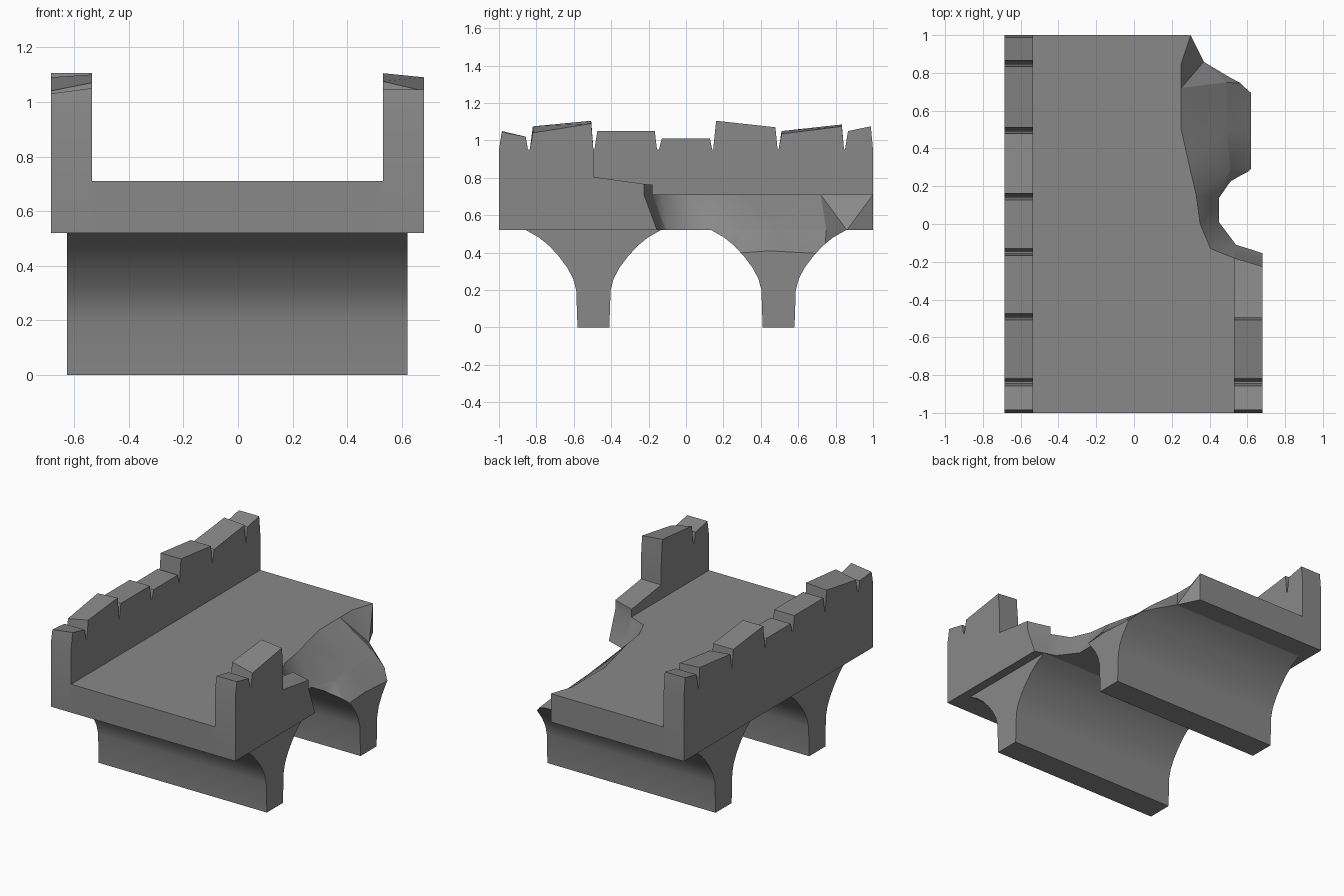
import bpy, bmesh

if "Cube" in bpy.data.objects:
    bpy.data.objects.remove(bpy.data.objects["Cube"])

stone = bpy.data.materials.new("grey stone")
stone.diffuse_color = (0.25, 0.25, 0.25, 1)
stone.use_nodes = True
stone.node_tree.nodes["Principled BSDF"].inputs["Base Color"].default_value = stone.diffuse_color


def loft(name, rings, triangulate=False):
    """Closed solid through rings of equal point count."""
    bm = bmesh.new()
    vs = [[bm.verts.new(p) for p in r] for r in rings]
    n = len(rings[0])
    for a, b in zip(vs, vs[1:]):
        for i in range(n):
            j = (i + 1) % n
            bm.faces.new((a[i], a[j], b[j], b[i]))
    bm.faces.new(vs[0])
    bm.faces.new(vs[-1])
    bmesh.ops.recalc_face_normals(bm, faces=bm.faces)
    if triangulate:
        bmesh.ops.triangulate(bm, faces=bm.faces)
    me = bpy.data.meshes.new(name)
    bm.to_mesh(me)
    bm.free()
    me.materials.append(stone)
    ob = bpy.data.objects.new(name, me)
    bpy.context.collection.objects.link(ob)
    return ob


def prism(name, x0, x1, profile):
    """Extrude a (y, z) profile along x."""
    return loft(name, [[(x, y, z) for y, z in profile] for x in (x0, x1)])


def wall(name, x0, x1, stones, tail):
    """Parapet with V joints; stone = y0, y1, start height, end height, extra at x1."""
    rings = []
    for x, k in ((x0, 0), (x1, 1)):
        ring = [(x, -1, 0.52)]
        for y0, y1, h0, h1, t0, t1 in stones:
            ring += [(x, y0, 0.95), (x, y0 + 0.016, h0 + k * t0),
                     (x, y1 - 0.012, h1 + k * t1), (x, y1, 0.95)]
        rings.append(ring + [(x, y, z) for y, z in tail])
    return loft(name, rings)


# Deck
deck = prism("deck", -0.535, 0.53, [(-1, 0.52), (1, 0.52), (1, 0.71), (-1, 0.71)])

# Arched piers
half = [(0.085, 0), (0.092, 0.2), (0.108, 0.26), (0.14, 0.32), (0.185, 0.38),
        (0.235, 0.435), (0.29, 0.48), (0.36, 0.52)]
piers = []
for label, c in (("front", -0.495), ("back", 0.495)):
    prof = [(c + y, z) for y, z in half] + [(c - y, z) for y, z in reversed(half)]
    piers.append(prism(label + "_pier", -0.625, 0.62, prof))

# Parapets
left = wall("left_parapet", -0.685, -0.535, [
    (-1, -0.845, 1.03, 1.02, 0.02, 0.0), (-0.835, -0.495, 1.04, 1.09, 0.03, 0.01),
    (-0.49, -0.155, 1.05, 1.05, 0, 0), (-0.145, 0.14, 1.01, 1.01, 0, 0),
    (0.145, 0.49, 1.105, 1.07, 0, 0), (0.495, 0.845, 1.05, 1.085, -0.015, -0.01),
    (0.85, 1, 1.05, 1.075, 0, 0)], [(1, 0.52)])
right = wall("right_parapet", 0.53, 0.68, [
    (-1, -0.845, 1.045, 1.02, 0, 0), (-0.835, -0.495, 1.075, 1.105, -0.035, -0.015)],
    [(-0.495, 0.805), (-0.21, 0.765), (0.02, 0.75), (0.02, 0.52)])

# Collapsed side: cutter lofted through the broken outline at several heights
high = [(.30, 1), (.25, .85), (.25, .72), (.25, .5), (.29, .32), (.33, .15),
        (.35, 0), (.405, -.13), (.53, -.18), (.68, -.225)]
mid = [(.30, 1), (.37, .86), (.49, .75), (.49, .5), (.51, .29), (.45, .14),
       (.45, .01), (.54, -.11), (.62, -.135), (.68, -.155)]
low = [(.30, 1), (.50, .87), (.635, .74), (.65, .5), (.635, .27), (.52, .14),
       (.45, .01), (.56, -.10), (.63, -.12), (.68, -.14)]
frame = [(1.2, -.3), (1.2, 1.2), (.30, 1.2)]
cutter = loft("break_cutter", [[(x, y, z) for x, y in row + frame] for row, z in
              ((low, 0.38), (mid, 0.52), (high, 0.71), (high, 0.95))], True)
cutter.hide_render = True

for ob in [deck, right] + piers:
    mod = ob.modifiers.new("break", 'BOOLEAN')
    mod.operation, mod.solver, mod.object = 'DIFFERENCE', 'EXACT', cutter
    bpy.context.view_layer.objects.active = ob
    bpy.ops.object.modifier_apply(modifier="break")
bpy.data.objects.remove(cutter)

# Smooth arches, keep masonry edges sharp
for ob in [deck, left, right] + piers:
    bpy.ops.object.select_all(action='DESELECT')
    ob.select_set(True)
    bpy.context.view_layer.objects.active = ob
    bpy.ops.object.shade_smooth_by_angle(angle=0.55)
